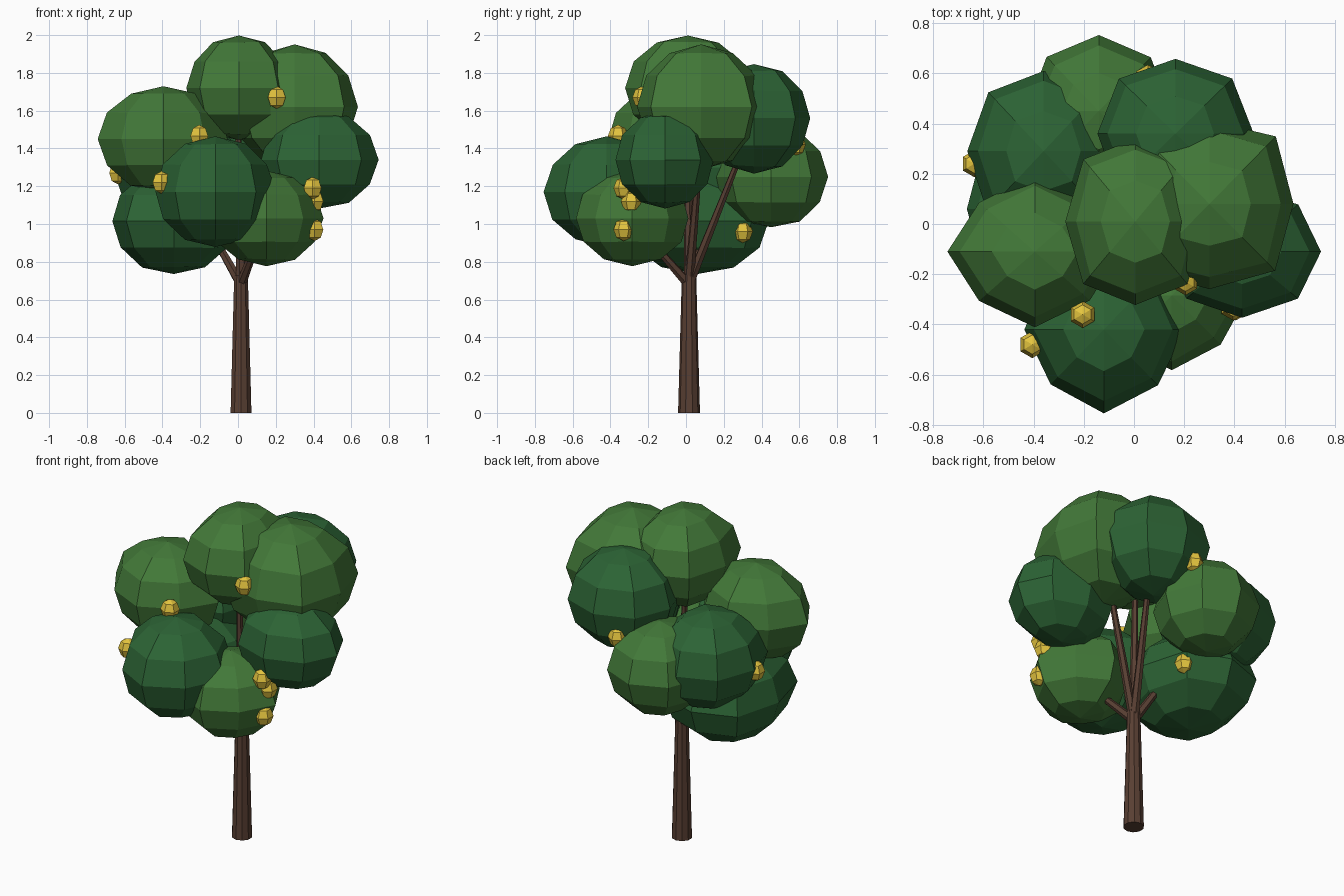
import bpy, bmesh, random
from mathutils import Vector, Matrix

if "Cube" in bpy.data.objects:
    bpy.data.objects.remove(bpy.data.objects["Cube"])

random.seed(4)


def material(name, rgb):
    m = bpy.data.materials.new(name)
    m.diffuse_color = (*rgb, 1)
    m.use_nodes = True
    m.node_tree.nodes["Principled BSDF"].inputs["Base Color"].default_value = m.diffuse_color
    return m


LIGHT = material("light_leaf", (0.055, 0.19, 0.04))
DARK = material("dark_leaf", (0.025, 0.125, 0.035))
BARK = material("bark", (0.10, 0.05, 0.033))
GOLD = material("fruit_gold", (0.78, 0.56, 0.05))


def finish(bm, name, mat):
    bmesh.ops.recalc_face_normals(bm, faces=bm.faces)
    me = bpy.data.meshes.new(name)
    bm.to_mesh(me)
    bm.free()
    me.materials.append(mat)
    ob = bpy.data.objects.new(name, me)
    bpy.context.collection.objects.link(ob)
    return ob


def ball(name, centre, radii, mat, segs, rings, diag=1.0, jitter=0.0):
    """Faceted ball; diag pushes the diagonal meridians out or in."""
    bm = bmesh.new()
    bmesh.ops.create_uvsphere(bm, u_segments=segs, v_segments=rings, radius=1)
    for v in bm.verts:
        k = 1 + random.uniform(-jitter, jitter)
        d = diag if abs(v.co.x * v.co.y) > 1e-3 else 1
        scale = (radii[0] * d, radii[1] * d, radii[2])
        v.co = Vector(centre) + Vector([c * r * k for c, r in zip(v.co, scale)])
    return finish(bm, name, mat)


def limb(name, a, b, r1, r2, sides):
    a, b = Vector(a), Vector(b)
    d = b - a
    bm = bmesh.new()
    bmesh.ops.create_cone(bm, cap_ends=True, segments=sides, radius1=r1,
                          radius2=r2, depth=d.length)
    rot = d.to_track_quat('Z', 'Y').to_matrix().to_4x4()
    bm.transform(Matrix.Translation((a + b) / 2) @ rot)
    return finish(bm, name, BARK)


# Foliage clumps: centre, radii, leaf colour, diagonal factor
clumps = {
    "top": ((0.005, 0.01, 1.72), (0.275, 0.33, 0.28), LIGHT, 1.06),
    "upper_right": ((0.30, 0.08, 1.62), (0.33, 0.335, 0.33), LIGHT, 1.13),
    "upper_left": ((-0.395, -0.11, 1.45), (0.345, 0.305, 0.28), LIGHT, 0.91),
    "right": ((0.43, -0.11, 1.34), (0.31, 0.26, 0.26), DARK, 1.01),
    "front": ((-0.12, -0.42, 1.17), (0.32, 0.33, 0.29), DARK, 0.95),
    "front_low": ((0.15, -0.285, 1.03), (0.30, 0.30, 0.25), LIGHT, 0.91),
    "left_low": ((-0.34, 0.06, 1.015), (0.33, 0.38, 0.28), DARK, 1.06),
    "back": ((-0.14, 0.45, 1.25), (0.29, 0.30, 0.27), LIGHT, 1.0),
    "upper_back": ((0.165, 0.36, 1.56), (0.31, 0.30, 0.29), DARK, 1.04),
    "back_left": ((-0.36, 0.29, 1.30), (0.30, 0.32, 0.28), DARK, 1.05),
}
for key, (c, r, mat, diag) in clumps.items():
    ball("foliage_" + key, c, r, mat, 8, 6, diag, 0.015)

# Trunk
limb("trunk", (0.016, 0.016, 0), (0.016, 0.016, 0.73), 0.058, 0.038, 10)

# Branches from the fork into the clumps
fork = Vector((0.015, 0.015, 0.68))
tips = {"top": (0.0, 0.01, 1.56), "upper_right": (0.25, 0.08, 1.45),
        "upper_back": (0.15, 0.31, 1.42), "front_low": (0.13, -0.25, 0.98),
        "left_low": (-0.19, 0.12, 1.04)}
for key, tip in tips.items():
    limb("branch_" + key, fork, tip, 0.027, 0.015, 6)

# Fruit
fruits = [(0.205, -0.23, 1.67), (-0.205, -0.36, 1.465), (-0.405, -0.48, 1.22),
          (0.395, -0.33, 1.19), (0.405, -0.29, 1.12), (0.405, -0.33, 0.97),
          (-0.11, 0.30, 0.96), (0.055, 0.58, 1.42), (-0.635, 0.24, 1.27)]
for i, p in enumerate(fruits):
    ball(f"fruit_{i + 1}", p, (0.054, 0.054, 0.06), GOLD, 6, 4)
